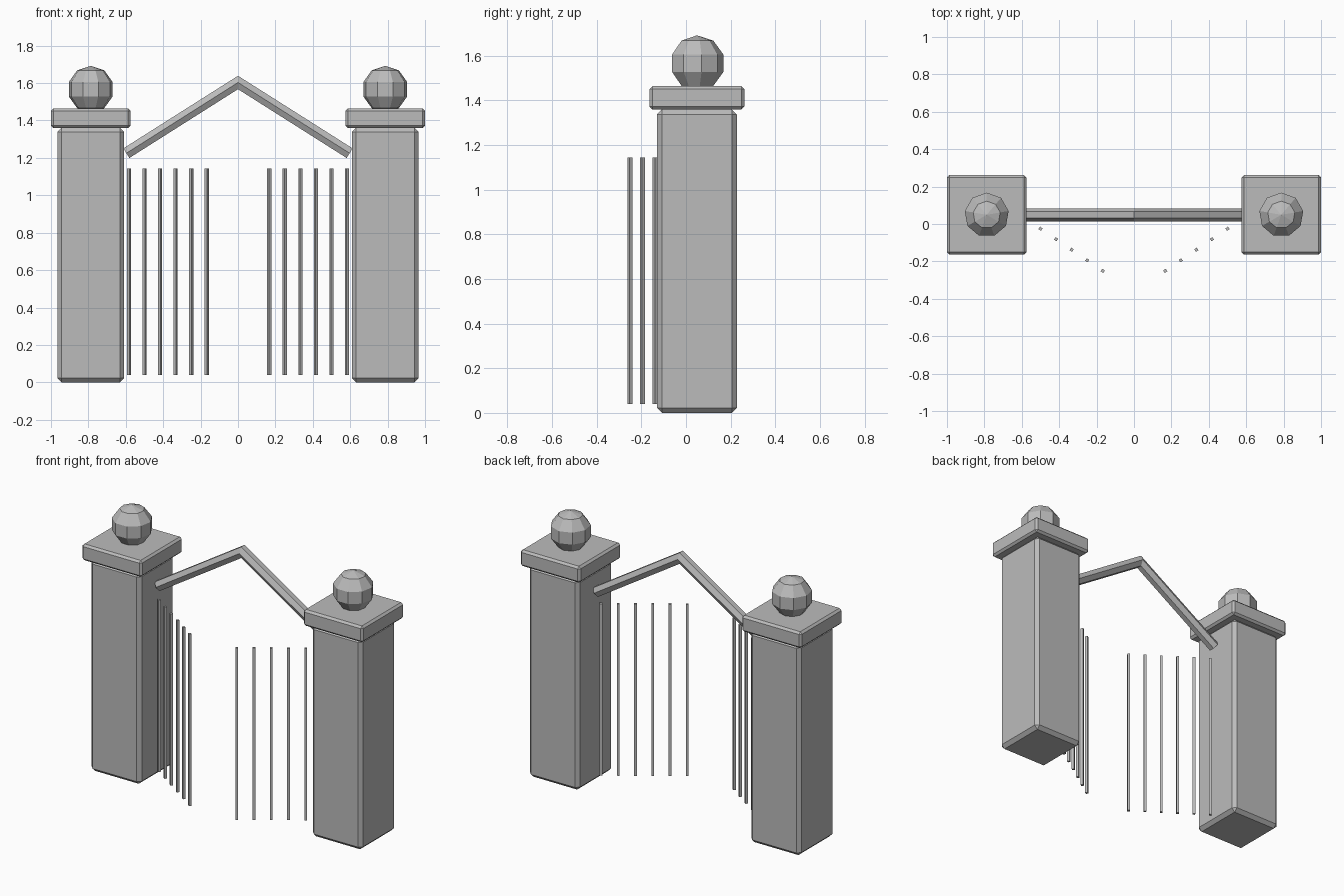
import bpy, bmesh, math
from mathutils import Vector, Matrix

cube = bpy.data.objects.get("Cube")
if cube:
    bpy.data.objects.remove(cube, do_unlink=True)

stone = bpy.data.materials.new("grey stone")
stone.use_nodes = True
GREY = (0.5, 0.5, 0.5, 1)
stone.diffuse_color = GREY
stone.node_tree.nodes["Principled BSDF"].inputs["Base Color"].default_value = GREY

CENTRE_Y = 0.049
PILLAR_X = 0.7875


def finish(name, bm):
    bmesh.ops.recalc_face_normals(bm, faces=bm.faces)
    mesh = bpy.data.meshes.new(name)
    bm.to_mesh(mesh)
    bm.free()
    mesh.materials.append(stone)
    obj = bpy.data.objects.new(name, mesh)
    bpy.context.collection.objects.link(obj)
    return obj


def box(name, centre, size, bevel=0, turn=0):
    bm = bmesh.new()
    bmesh.ops.create_cube(bm, size=1)
    bmesh.ops.scale(bm, vec=size, verts=bm.verts)
    if bevel:
        bmesh.ops.bevel(bm, geom=bm.edges[:], offset=bevel, segments=1, affect='EDGES')
    bmesh.ops.rotate(bm, matrix=Matrix.Rotation(turn, 3, 'Z'), verts=bm.verts)
    bmesh.ops.translate(bm, vec=centre, verts=bm.verts)
    return finish(name, bm)


def ball(name, centre, radius):
    bm = bmesh.new()
    bmesh.ops.create_uvsphere(bm, u_segments=9, v_segments=5, radius=radius)
    # One corner of each ring points to the back
    tip = max((v for v in bm.verts), key=lambda v: v.co.xy.length).co
    turn = math.pi / 2 - math.atan2(tip.y, tip.x)
    bmesh.ops.rotate(bm, matrix=Matrix.Rotation(turn, 3, 'Z'), verts=bm.verts)
    bmesh.ops.translate(bm, vec=centre, verts=bm.verts)
    return finish(name, bm)


# Pillars with caps and ball finials
for side, sign in (("left", 1), ("right", -1)):
    x = sign * PILLAR_X
    box(side + "_pillar", (x, CENTRE_Y, 0.68), (0.357, 0.357, 1.36), 0.022)
    box(side + "_cap", (x, CENTRE_Y, 1.412), (0.425, 0.425, 0.105), 0.013)
    ball(side + "_ball", (x, CENTRE_Y, 1.567), 0.125)

    # Gate bars, on a leaf standing ajar towards the front
    hinge = Vector((0.583, 0.031, 0.592))
    step = Vector((-0.0832, -0.0563, 0))
    for i in range(6):
        place = hinge + step * i
        place.x *= sign
        box(f"{side}_gate_bar_{i + 1}", place, (0.016, 0.016, 1.105),
            turn=sign * math.atan2(step.y, step.x))

# Peaked six-sided arch beam, mitred at the ridge
END = Vector((-0.597, CENTRE_Y, 1.225))
PEAK = Vector((0, CENTRE_Y, 1.603))
slope = (PEAK - END).normalized()
normal = Vector((-slope.z, 0, slope.x))
bm = bmesh.new()
rings = [[], [], []]
for i in range(6):
    a = math.tau * i / 6
    across, up = 0.035 * math.cos(a), 0.035 * math.sin(a)
    start = END + normal * up + Vector((0, across, 0))
    ridge = PEAK + Vector((0, across, up / slope.x))
    far = Vector((-start.x, start.y, start.z))
    for ring, point in zip(rings, (start, ridge, far)):
        ring.append(bm.verts.new(point))
for a, b in zip(rings, rings[1:]):
    for i in range(6):
        j = (i + 1) % 6
        bm.faces.new((a[i], a[j], b[j], b[i]))
bm.faces.new(rings[0])
bm.faces.new(rings[2])
finish("arch_beam", bm)
